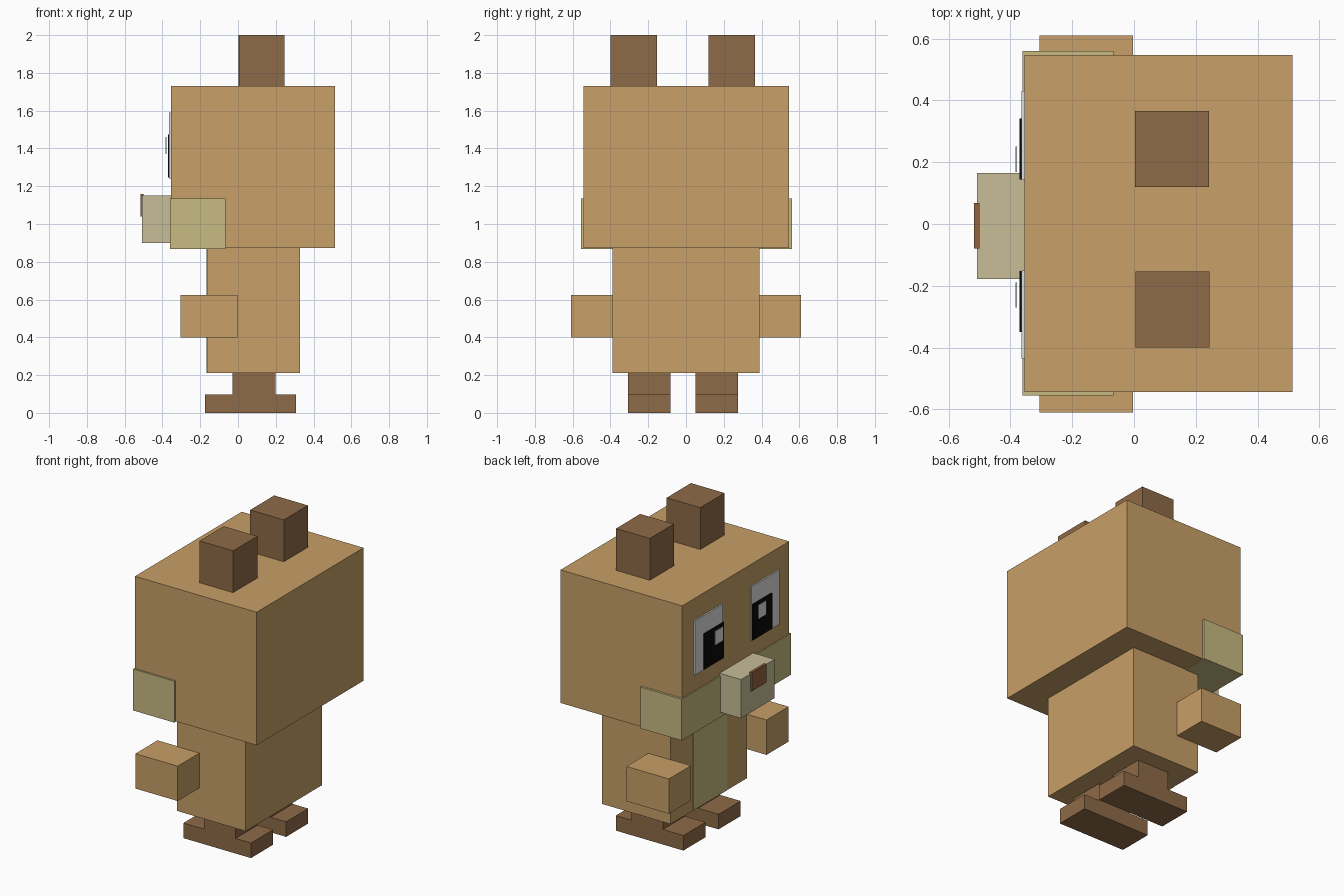
import bpy, bmesh

if "Cube" in bpy.data.objects:
    bpy.data.objects.remove(bpy.data.objects["Cube"])


def material(name, rgb):
    """Flat colour from 0-255 display values, stored as linear."""
    m = bpy.data.materials.new(name)
    lin = [(c / 255 / 12.92) if c < 10 else ((c / 255 + 0.055) / 1.055) ** 2.4 for c in rgb]
    m.diffuse_color = (*lin, 1)
    m.use_nodes = True
    m.node_tree.nodes["Principled BSDF"].inputs["Base Color"].default_value = m.diffuse_color
    return m


TAN = material("tan", (200, 160, 104))
BROWN = material("brown", (143, 107, 72))
NOSE = material("nose brown", (146, 98, 60))
OLIVE = material("pale olive", (200, 187, 130))
CREAM = material("cream", (200, 190, 153))
WHITE = material("eye white", (222, 222, 224))
BLACK = material("black", (10, 10, 10))


def box(name, x, y, z, mat):
    """Box between the given (min, max) extents."""
    bm = bmesh.new()
    bmesh.ops.create_cube(bm, size=1)
    for v in bm.verts:
        for i, (lo, hi) in enumerate((x, y, z)):
            v.co[i] = hi if v.co[i] > 0 else lo
    me = bpy.data.meshes.new(name)
    bm.to_mesh(me)
    bm.free()
    me.materials.append(mat)
    ob = bpy.data.objects.new(name, me)
    bpy.context.collection.objects.link(ob)
    return ob


# Body and head, facing -x
box("body", (-0.162, 0.328), (-0.39, 0.388), (0.21, 0.875), TAN)
box("belly_patch", (-0.166, -0.160), (-0.18, 0.16), (0.212, 0.873), OLIVE)
box("head", (-0.355, 0.513), (-0.543, 0.546), (0.872, 1.73), TAN)

# Cheek band, snout and nose
box("cheek_band", (-0.361, -0.066), (-0.555, 0.56), (0.868, 1.135), OLIVE)
box("snout", (-0.508, -0.35), (-0.178, 0.165), (0.90, 1.15), CREAM)
box("nose", (-0.517, -0.50), (-0.08, 0.068), (1.04, 1.16), NOSE)

# Ears
box("ear_left", (0.005, 0.245), (-0.40, -0.153), (1.72, 2.0), BROWN)
box("ear_right", (0.003, 0.243), (0.12, 0.365), (1.72, 2.0), BROWN)

# Arms
box("arm_left", (-0.305, -0.003), (-0.61, -0.385), (0.40, 0.625), TAN)
box("arm_right", (-0.305, -0.003), (0.385, 0.61), (0.40, 0.625), TAN)

# Legs and feet
for side, y in (("left", (-0.308, -0.083)), ("right", (0.05, 0.275))):
    box("leg_" + side, (-0.028, 0.198), y, (0.09, 0.215), BROWN)
    box("foot_" + side, (-0.174, 0.308), y, (0.0, 0.097), BROWN)

# Eyes: white plate, pupil, floating highlight
for side, white, pupil, shine in (
        ("left", (-0.435, -0.15), (-0.35, -0.152), (-0.27, -0.19)),
        ("right", (0.142, 0.43), (0.144, 0.342), (0.168, 0.25))):
    box("eye_white_" + side, (-0.364, -0.355), white, (1.24, 1.59), WHITE)
    box("pupil_" + side, (-0.371, -0.364), pupil, (1.245, 1.475), BLACK)
    box("eye_shine_" + side, (-0.384, -0.379), shine, (1.37, 1.46), WHITE)
